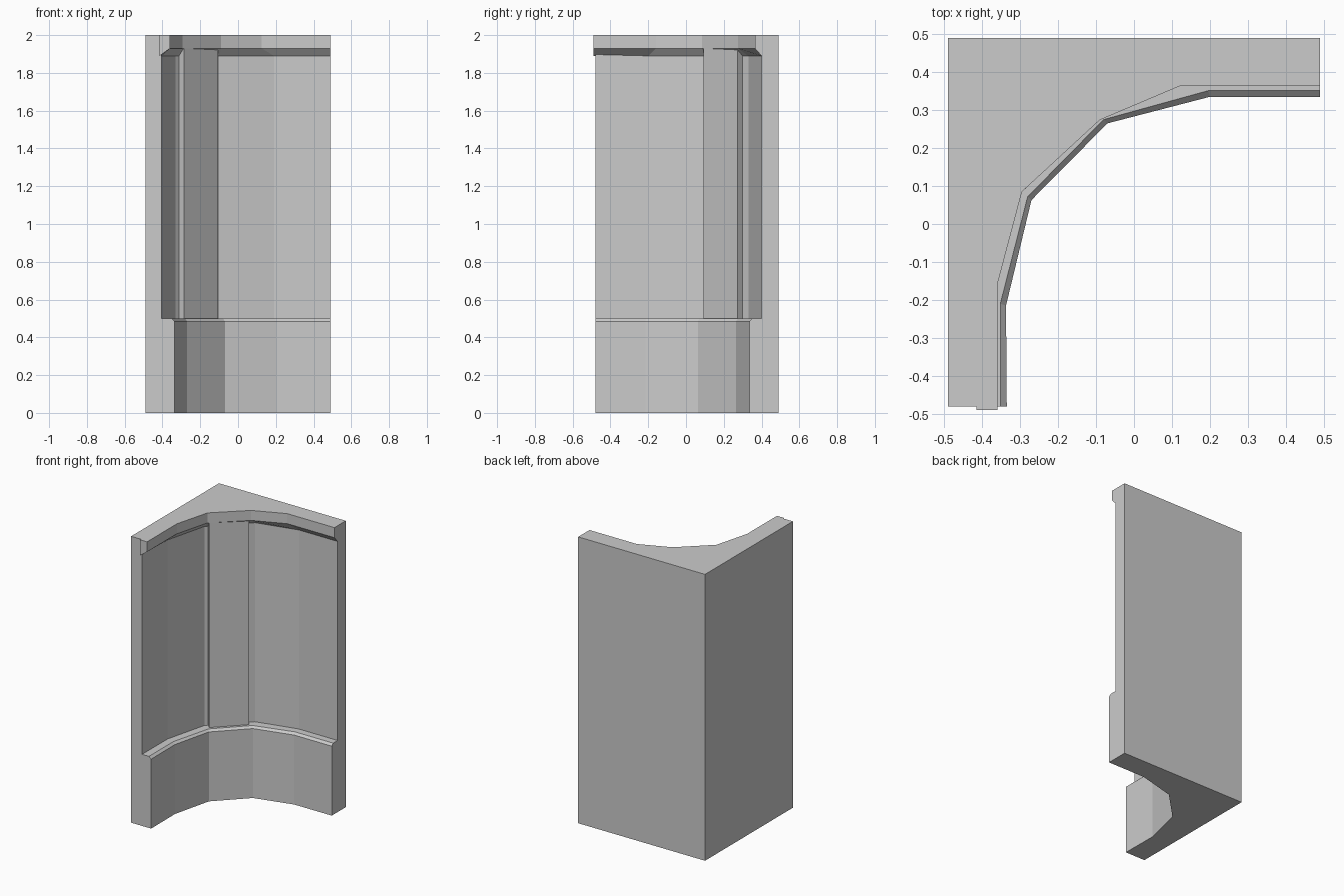
import bpy

if "Cube" in bpy.data.objects:
    bpy.data.objects.remove(bpy.data.objects["Cube"])


def loft(name, rings, closed=False):
    """Skin equal-length closed rings of 3D points; caps both ends."""
    n = len(rings[0])
    verts = [p for r in rings for p in r]
    faces = [tuple(range(n))[::-1], tuple(range(len(verts) - n, len(verts)))]
    for k in range(len(rings) - 1):
        for i in range(n):
            j = (i + 1) % n
            faces.append((k * n + i, k * n + j, (k + 1) * n + j, (k + 1) * n + i))
    mesh = bpy.data.meshes.new(name)
    mesh.from_pydata(verts, [], faces)
    mesh.update()
    obj = bpy.data.objects.new(name, mesh)
    bpy.context.collection.objects.link(obj)
    # consistent outward normals
    bpy.context.view_layer.objects.active = obj
    bpy.ops.object.select_all(action='DESELECT')
    obj.select_set(True)
    bpy.ops.object.mode_set(mode='EDIT')
    bpy.ops.mesh.select_all(action='SELECT')
    bpy.ops.mesh.normals_make_consistent(inside=False)
    bpy.ops.object.mode_set(mode='OBJECT')
    return obj


def ring(outline, z):
    return [(x, y, z) for x, y in outline]


# Concave inner outlines, from the front end round to the right end
base = [(-.335, -.48), (-.337, -.215), (-.27, .063), (-.07, .265), (.20, .335), (.49, .335)]
ledge = [(-.352, -.48), (-.352, -.21), (-.28, .072), (-.08, .275), (.195, .351), (.49, .351)]
wall = [(-.405, -.48), (-.405, -.20), (-.33, .10), (-.10, .33), (.19, .40), (.49, .40)]
trim = [(-.36, -.49), (-.36, -.16), (-.295, .085), (-.09, .274), (.125, .365), (.49, .365)]
corner = [(.49, .49), (-.49, .49), (-.49, -.48)]

# Wall body: skirting base, chamfered ledge, recessed wall
loft("corner_wall", [ring(base + corner, 0), ring(base + corner, .485),
                     ring(ledge + corner, .5), ring(wall + corner, .5),
                     ring(wall + corner, 2)])

# Top trim with sloping underside, swept along the wall
back = [(-.415, -.49)] + wall[1:]
loft("top_trim", [[(*b, 2), (*t, 2), (*t, 1.93), (*b, 1.89)]
                  for t, b in zip(trim, back)])

# Flat raised strip across the diagonal of the corner
strip = [(-.287, .092), (-.106, .273), (-.146, .313), (-.327, .132)]
loft("corner_strip", [ring(strip, .495), ring(strip, 1.93)])
